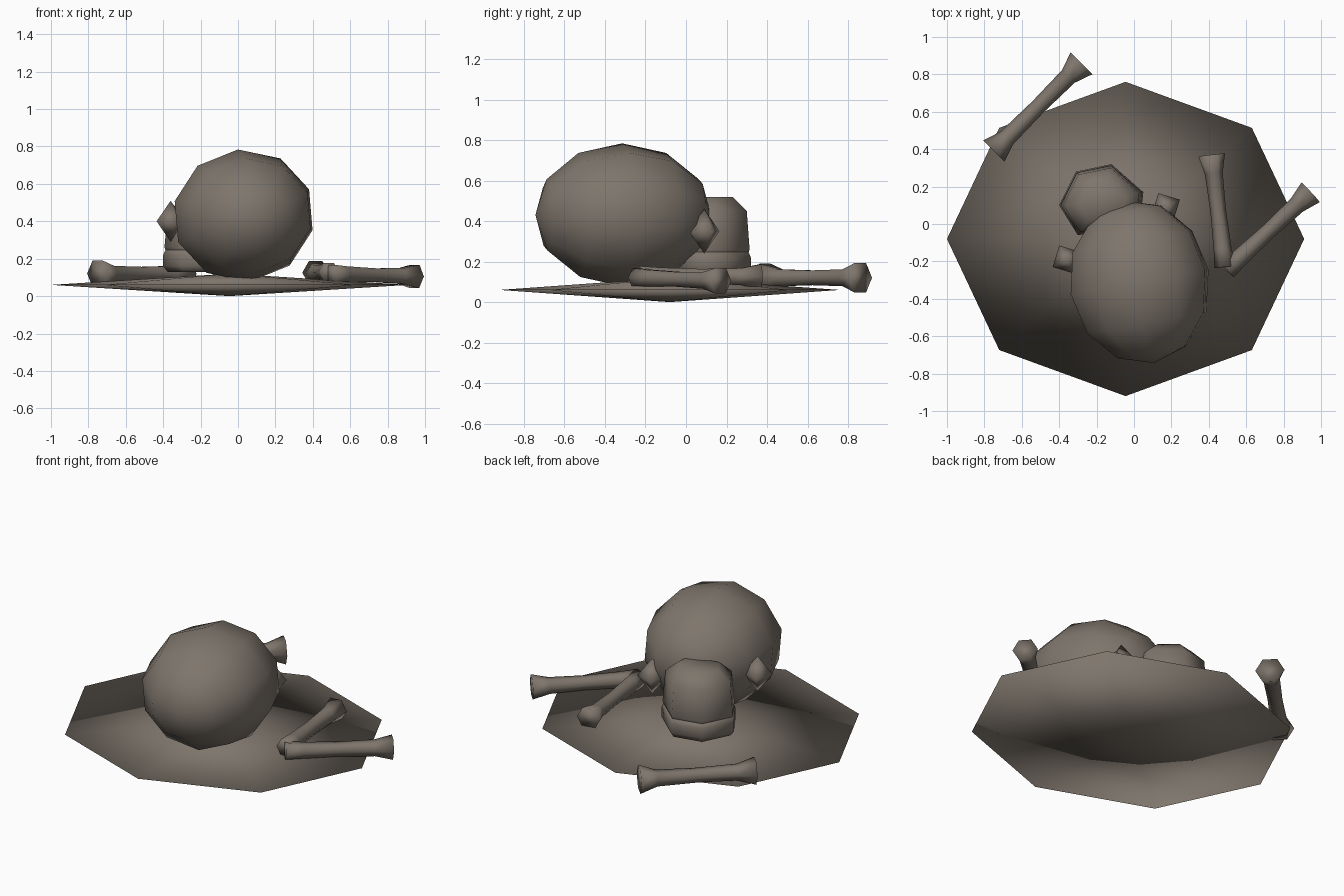
import bpy, bmesh, math
from mathutils import Matrix, Vector

cube = bpy.data.objects.get("Cube")
if cube:
    bpy.data.objects.remove(cube, do_unlink=True)

mat = bpy.data.materials.new("weathered_grey_brown")
mat.use_nodes = True
COLOR = (0.21, 0.18, 0.15, 1)
mat.diffuse_color = COLOR
mat.node_tree.nodes["Principled BSDF"].inputs["Base Color"].default_value = COLOR


def add_object(name, bm):
    bmesh.ops.recalc_face_normals(bm, faces=bm.faces)
    for f in bm.faces:
        f.smooth = True
    mesh = bpy.data.meshes.new(name)
    bm.to_mesh(mesh)
    bm.free()
    mesh.materials.append(mat)
    obj = bpy.data.objects.new(name, mesh)
    bpy.context.collection.objects.link(obj)
    return obj


def loft(name, rings):
    """Skin equal-length rings of points; close both ends."""
    bm = bmesh.new()
    rows = [[bm.verts.new(p) for p in ring] for ring in rings]
    n = len(rows[0])
    for a, b in zip(rows, rows[1:]):
        for i in range(n):
            j = (i + 1) % n
            bm.faces.new((a[i], a[j], b[j], b[i]))
    bm.faces.new(rows[0])
    bm.faces.new(rows[-1])
    return add_object(name, bm)


def ellipsoid(name, center, radii, rotation, segs, rings):
    bm = bmesh.new()
    bmesh.ops.create_uvsphere(bm, u_segments=segs, v_segments=rings, radius=1)
    m = Matrix.Translation(center) @ rotation @ Matrix.Diagonal((*radii, 1))
    bmesh.ops.transform(bm, matrix=m, verts=bm.verts)
    return add_object(name, bm)


def rot(angle, axis):
    return Matrix.Rotation(math.radians(angle), 4, axis)


# Shallow double-sided octagonal base
ellipsoid("ground_disc", (-0.045, -0.08, 0.06), (0.955, 0.84, 0.06),
          Matrix.Identity(4), 8, 2)

# Cranium, long axis turned toward the face
ellipsoid("cranium", (0.03, -0.31, 0.43), (0.385, 0.355, 0.44),
          rot(10, 'Z') @ rot(90, 'X') @ rot(5, 'Z'), 10, 6)

# Cheekbones
for side, pos in (("right", (-0.36, -0.19, 0.4)), ("left", (0.17, 0.09, 0.35))):
    ellipsoid(side + "_cheekbone", pos, (0.085, 0.085, 0.11), rot(28, 'Z'), 4, 2)

# Upper and lower jaw share one plan outline
PLAN = [(-0.4, 0.1), (-0.31, 0.28), (-0.12, 0.32),
        (0.05, 0.17), (0.03, 0.0), (-0.3, -0.06)]
MID = Vector((-0.17, 0.12))


def plan_ring(scale, z):
    return [(*(MID + (Vector(p) - MID) * scale), z) for p in PLAN]


loft("upper_jaw", [plan_ring(s, z) for s, z in
                   ((0.9, 0.22), (0.97, 0.26), (0.9, 0.45), (0.55, 0.52))])
loft("lower_jaw", [plan_ring(s, z) for s, z in
                   ((0.9, 0.13), (1.0, 0.16), (1.0, 0.22), (0.94, 0.25))])


# Long bones with flared ends
def bone(name, start, end, r_start, r_end):
    a, b = Vector(start), Vector(end)
    axis = (b - a).normalized()
    side = axis.cross(Vector((0, 0, 1))).normalized()
    up = side.cross(axis)
    length = (b - a).length
    stations = ((0, r_start), (0.1, 0.048), (length / 2, 0.042),
                (length - 0.1, 0.048), (length, r_end))
    rings = []
    for d, r in stations:
        c = a + axis * d
        rings.append([c + (side * math.cos(t) + up * math.sin(t)) * r
                      for t in (math.tau * i / 6 for i in range(6))])
    loft(name, rings)


bone("back_bone", (-0.75, 0.39, 0.12), (-0.28, 0.86, 0.12), 0.08, 0.083)
bone("inner_bone", (0.485, -0.23, 0.13), (0.415, 0.37, 0.125), 0.055, 0.072)
bone("outer_bone", (0.495, -0.245, 0.12), (0.945, 0.17, 0.105), 0.055, 0.072)
